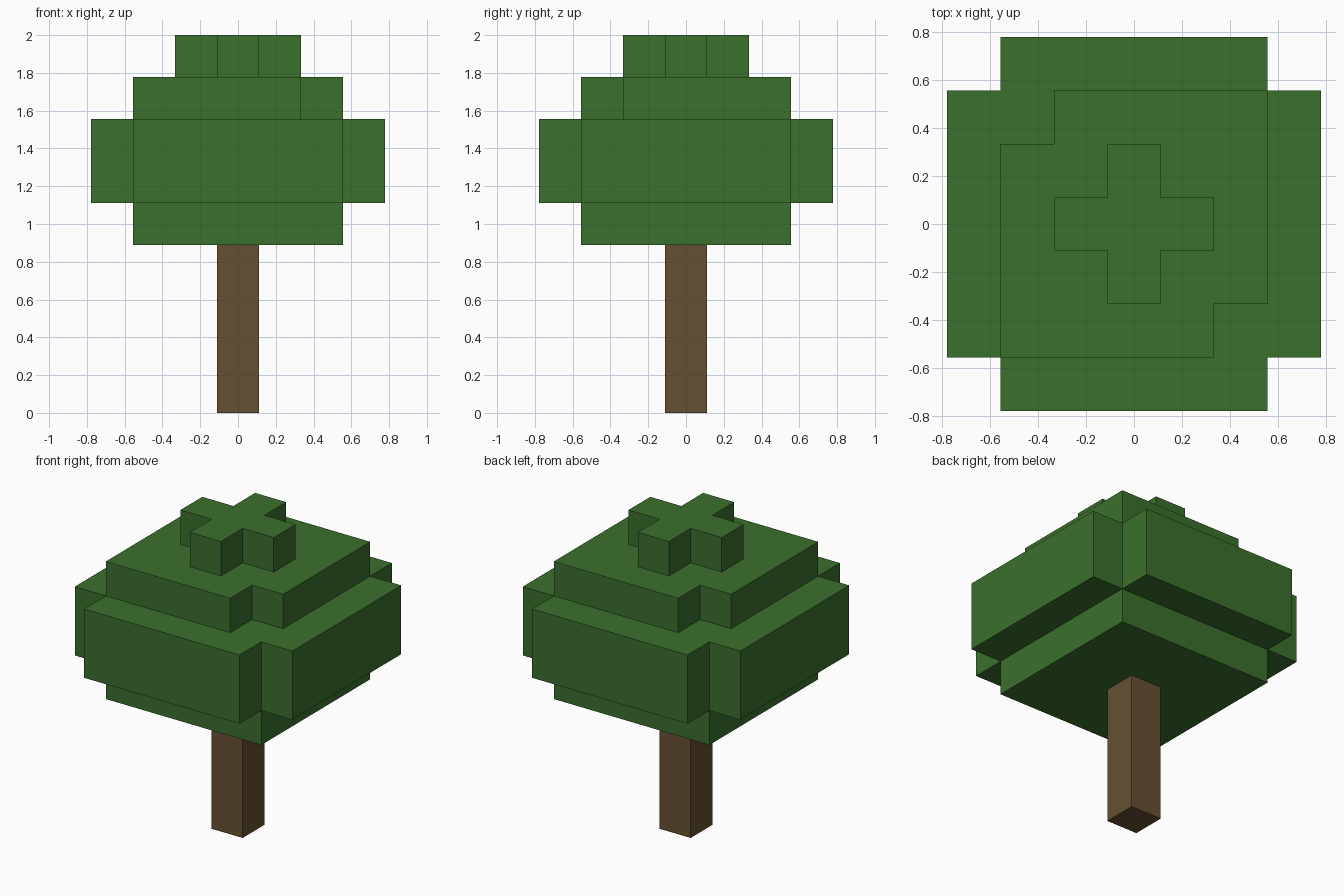
import bpy
import bmesh

cube = bpy.data.objects.get("Cube")
if cube:
    bpy.data.objects.remove(cube, do_unlink=True)

U = 2 / 9  # one block of the blocky tree
CORNERS = [(1, 1), (-1, 1), (-1, -1), (1, -1)]  # counter-clockwise


def make_material(name, color):
    mat = bpy.data.materials.new(name)
    mat.use_nodes = True
    mat.diffuse_color = (*color, 1)
    mat.node_tree.nodes["Principled BSDF"].inputs["Base Color"].default_value = (*color, 1)
    return mat


def outline(half, notched):
    """Square outline, with a one-block notch at each listed corner."""
    points = []
    inner = half - 1
    for sx, sy in CORNERS:
        corner = [(half, half)]
        if (sx, sy) in notched:
            corner = [(half, inner), (inner, inner), (inner, half)]
            if sx * sy < 0:
                corner.reverse()
        points += [(sx * x, sy * y) for x, y in corner]
    return points


def make_tier(name, width, bottom, top, mat, notched=()):
    """Extrude an outline between two heights, all measured in blocks."""
    bm = bmesh.new()
    base = bm.faces.new([bm.verts.new((x * U, y * U, bottom * U))
                         for x, y in outline(width / 2, notched)])
    ext = bmesh.ops.extrude_face_region(bm, geom=[base], use_keep_orig=True)
    for v in ext["geom"]:
        if isinstance(v, bmesh.types.BMVert):
            v.co.z = top * U
    bmesh.ops.recalc_face_normals(bm, faces=bm.faces)
    mesh = bpy.data.meshes.new(name)
    bm.to_mesh(mesh)
    bm.free()
    mesh.materials.append(mat)
    obj = bpy.data.objects.new(name, mesh)
    bpy.context.collection.objects.link(obj)


bark = make_material("bark_brown", (0.130, 0.081, 0.032))
leaf = make_material("leaf_green", (0.044, 0.162, 0.026))

# Trunk
make_tier("trunk", 1, 0, 4, bark)

# Foliage tiers from the bottom up
make_tier("foliage_base", 5, 4, 5, leaf)
make_tier("foliage_wide", 7, 5, 7, leaf, CORNERS)
make_tier("foliage_upper", 5, 7, 8, leaf, [(-1, 1), (1, -1)])
make_tier("foliage_crown", 3, 8, 9, leaf, CORNERS)
